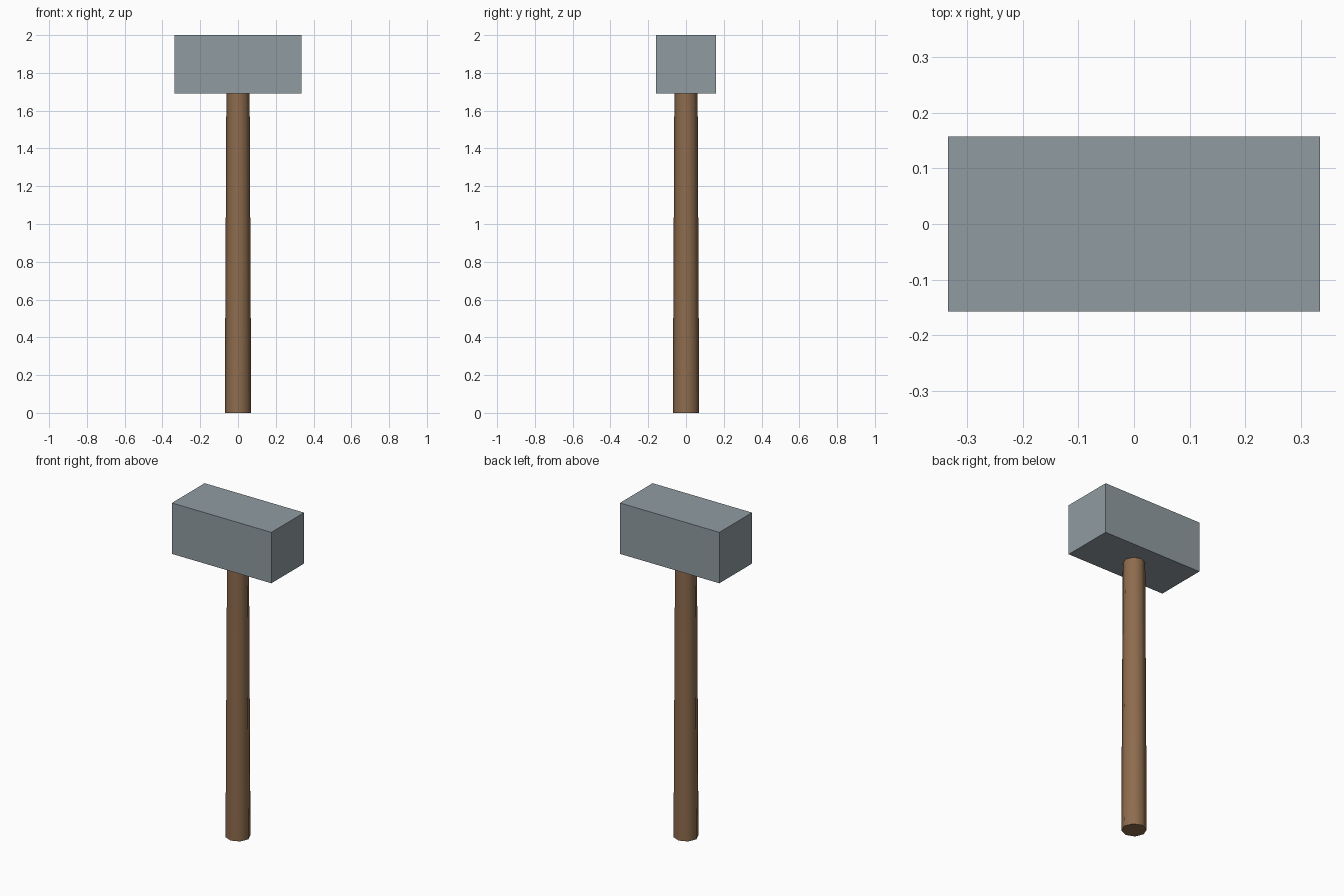
import bpy
import math

default = bpy.data.objects.get("Cube")
if default:
    bpy.data.objects.remove(default, do_unlink=True)


def material(name, rgb):
    mat = bpy.data.materials.new(name)
    color = (*rgb, 1)
    mat.diffuse_color = color
    mat.use_nodes = True
    mat.node_tree.nodes["Principled BSDF"].inputs["Base Color"].default_value = color
    return mat


def finish(name, mat):
    obj = bpy.context.object
    obj.name = obj.data.name = name
    obj.data.materials.append(mat)
    return obj


steel = material("grey steel", (0.28, 0.33, 0.355))
wood = material("brown wood", (0.27, 0.15, 0.075))

HEAD_BOTTOM, TOP = 1.69, 2.0

# Plain block head
bpy.ops.mesh.primitive_cube_add(size=1, location=(0, 0, (HEAD_BOTTOM + TOP) / 2))
head = finish("hammer_head", steel)
head.scale = (0.67, 0.315, TOP - HEAD_BOTTOM)
bpy.ops.object.transform_apply(location=False, rotation=False, scale=True)

# Tapered eight-sided handle, its tip seated just inside the head
handle_top = HEAD_BOTTOM + 0.02
bpy.ops.mesh.primitive_cone_add(vertices=8, radius1=0.07, radius2=0.0615,
                                depth=handle_top, location=(0, 0, handle_top / 2))
handle = finish("handle", wood)
bpy.ops.object.shade_smooth_by_angle(angle=math.radians(60))
